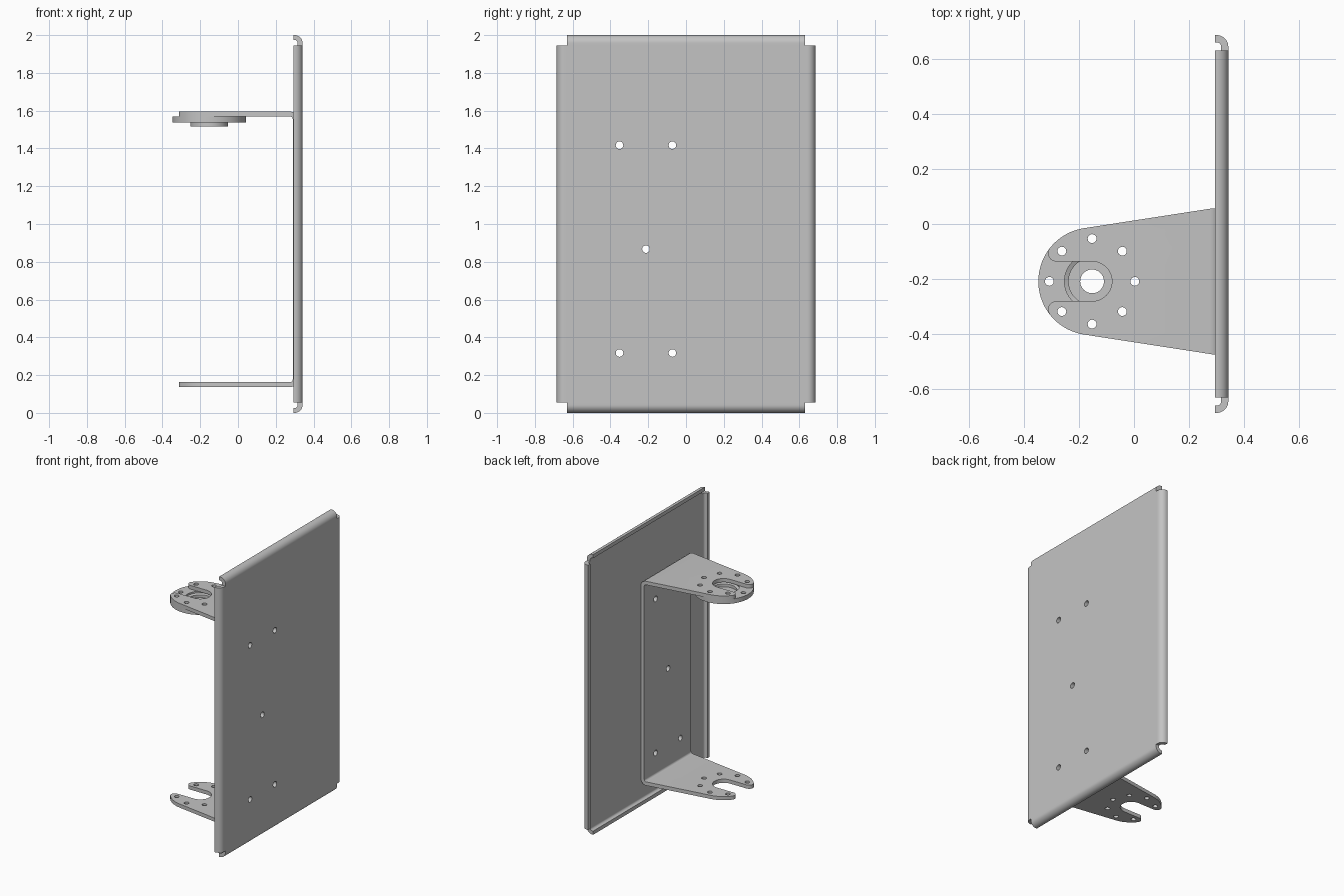
import bpy, bmesh, math
from mathutils import Vector, Matrix

if "Cube" in bpy.data.objects:
    bpy.data.objects.remove(bpy.data.objects["Cube"])

steel = bpy.data.materials.new("grey_steel")
steel.diffuse_color = (0.55, 0.55, 0.55, 1)
steel.use_nodes = True
steel.node_tree.nodes["Principled BSDF"].inputs["Base Color"].default_value = steel.diffuse_color

T = 0.026                      # sheet thickness
FACE = 0.342                   # outer face of the panel
BACK = FACE - T                # where the bracket meets the panel
CX, CY = -0.152, -0.208        # axis of the mounting ring


def make(name, bm, fix_normals=True):
    if fix_normals:
        bmesh.ops.recalc_face_normals(bm, faces=bm.faces)
    me = bpy.data.meshes.new(name)
    bm.to_mesh(me)
    bm.free()
    me.materials.append(steel)
    ob = bpy.data.objects.new(name, me)
    bpy.context.collection.objects.link(ob)
    return ob


def prism(name, points, vector):
    bm = bmesh.new()
    face = bm.faces.new([bm.verts.new(p) for p in points])
    new = bmesh.ops.extrude_face_region(bm, geom=[face])["geom"]
    bmesh.ops.translate(bm, vec=vector, verts=[v for v in new if isinstance(v, bmesh.types.BMVert)])
    return make(name, bm)


def drills(places, radius, length, axis):
    """One cutter holding a cylinder at every place."""
    bm = bmesh.new()
    turn = Matrix.Rotation(math.pi / 2, 4, 'Y') if axis == 'X' else Matrix()
    for p in places:
        bmesh.ops.create_cone(bm, cap_ends=True, segments=24, radius1=radius, radius2=radius,
                              depth=length, matrix=Matrix.Translation(p) @ turn)
    return make("hole_cutter", bm)


def apply(ob, mod):
    bpy.context.view_layer.objects.active = ob
    bpy.ops.object.modifier_apply(modifier=mod.name)


def cut(ob, tool, operation='DIFFERENCE'):
    mod = ob.modifiers.new("cut", 'BOOLEAN')
    mod.operation, mod.solver, mod.object = operation, 'EXACT', tool
    apply(ob, mod)
    bpy.data.objects.remove(tool)


def smooth(ob):
    bpy.ops.object.select_all(action='DESELECT')
    ob.select_set(True)
    bpy.context.view_layer.objects.active = ob
    bpy.ops.object.shade_smooth_by_angle(angle=math.radians(30))


def arc(cx, cy, r, a, b, n):
    angles = [math.radians(a + (b - a) * i / n) for i in range(n + 1)]
    return [(cx + r * math.cos(t), cy + r * math.sin(t)) for t in angles]


bolts = [(0.32, y, z) for y in (-0.352, -0.072) for z in (0.317, 1.417)] + [(0.32, -0.212, 0.867)]

# Panel: flat sheet with four rolled lips and notched corners
bm = bmesh.new()
HY, HZ = 0.63, 0.945
corners = [Vector((FACE, sy * HY, 1 + sz * HZ)) for sy, sz in ((-1, -1), (1, -1), (1, 1), (-1, 1))]
base = [bm.verts.new(c) for c in corners]
bm.faces.new(base)
lip = arc(0.013, FACE - 0.042, 0.042, 90, 0, 10) + [(0.055, 0.293)]
for i, out in enumerate(((0, 0, -1), (0, 1, 0), (0, 0, 1), (0, -1, 0))):
    a, b = base[i], base[(i + 1) % 4]
    a0, b0 = a.co.copy(), b.co.copy()
    for d, x in lip:
        step = Vector(out) * d + Vector((x - FACE, 0, 0))
        a2, b2 = bm.verts.new(a0 + step), bm.verts.new(b0 + step)
        bm.faces.new((b, a, a2, b2))
        a, b = a2, b2
panel = make("back_panel", bm, False)
solid = panel.modifiers.new("thickness", 'SOLIDIFY')
solid.thickness, solid.offset, solid.use_even_offset = T, -1, True
apply(panel, solid)
cut(panel, drills(bolts, 0.02, 0.2, 'X'))
smooth(panel)

# Bracket: bent U channel trimmed to a tapered, slotted outline
Z0, Z1, R = 0.137, 1.595, 0.04
bx = BACK - R
channel = ([(-0.4, Z0)] + arc(bx, Z0 + R, R, -90, 0, 8) + arc(bx, Z1 - R, R, 0, 90, 8)
           + [(-0.4, Z1), (-0.4, Z1 - T)] + arc(bx, Z1 - R, R - T, 90, 0, 8)
           + arc(bx, Z0 + R, R - T, 0, -90, 8) + [(-0.4, Z0 + T)])
bracket = prism("u_bracket", [(x, -0.6, z) for x, z in channel], (0, 0.8, 0))

RING, SLOT, TIP = 0.195, 0.072, 0.03
tip_y = SLOT + TIP
tip_x = -math.sqrt((RING - TIP) ** 2 - tip_y ** 2)
tip_a = math.degrees(math.atan2(tip_y, tip_x))
half = ([(0.5, 0.265), (0.438, 0.265)] + arc(0, 0, RING, 98.5, tip_a, 12)
        + arc(tip_x, tip_y, TIP, tip_a, 270, 10)[1:] + arc(0, 0, SLOT, 90, 0, 12))
outline = half + [(x, -y) for x, y in reversed(half[:-1])]
cut(bracket, prism("outline_cutter", [(CX + x, CY + y, -0.1) for x, y in outline], (0, 0, 2)), 'INTERSECT')
ring_holes = [(CX + x, CY + y, 0.9) for x, y in arc(0, 0, 0.155, 0, 315, 7)]
cut(bracket, drills([p for i, p in enumerate(ring_holes) if i != 4], 0.016, 2, 'Z'))
cut(bracket, drills(bolts, 0.02, 0.2, 'X'))
smooth(bracket)

# Mounting ring: flanged cup hung under the upper arm
bm = bmesh.new()
TOP = Z1 - T
profile = [(0.043, 1.517), (0.1, 1.517), (0.1, 1.537), (RING, 1.537), (RING, TOP),
           (0.1, TOP), (0.1, 1.557), (0.085, 1.55), (0.085, 1.53), (0.043, 1.53)]
vs = [bm.verts.new((CX + r, CY, z)) for r, z in profile]
edges = [bm.edges.new((vs[i], vs[(i + 1) % len(vs)])) for i in range(len(vs))]
bmesh.ops.spin(bm, geom=vs + edges, cent=(CX, CY, 0), axis=(0, 0, 1), angle=math.tau, steps=64)
bmesh.ops.remove_doubles(bm, verts=bm.verts, dist=1e-5)
ring = make("mounting_ring", bm)
cut(ring, drills(ring_holes, 0.016, 2, 'Z'))
smooth(ring)
